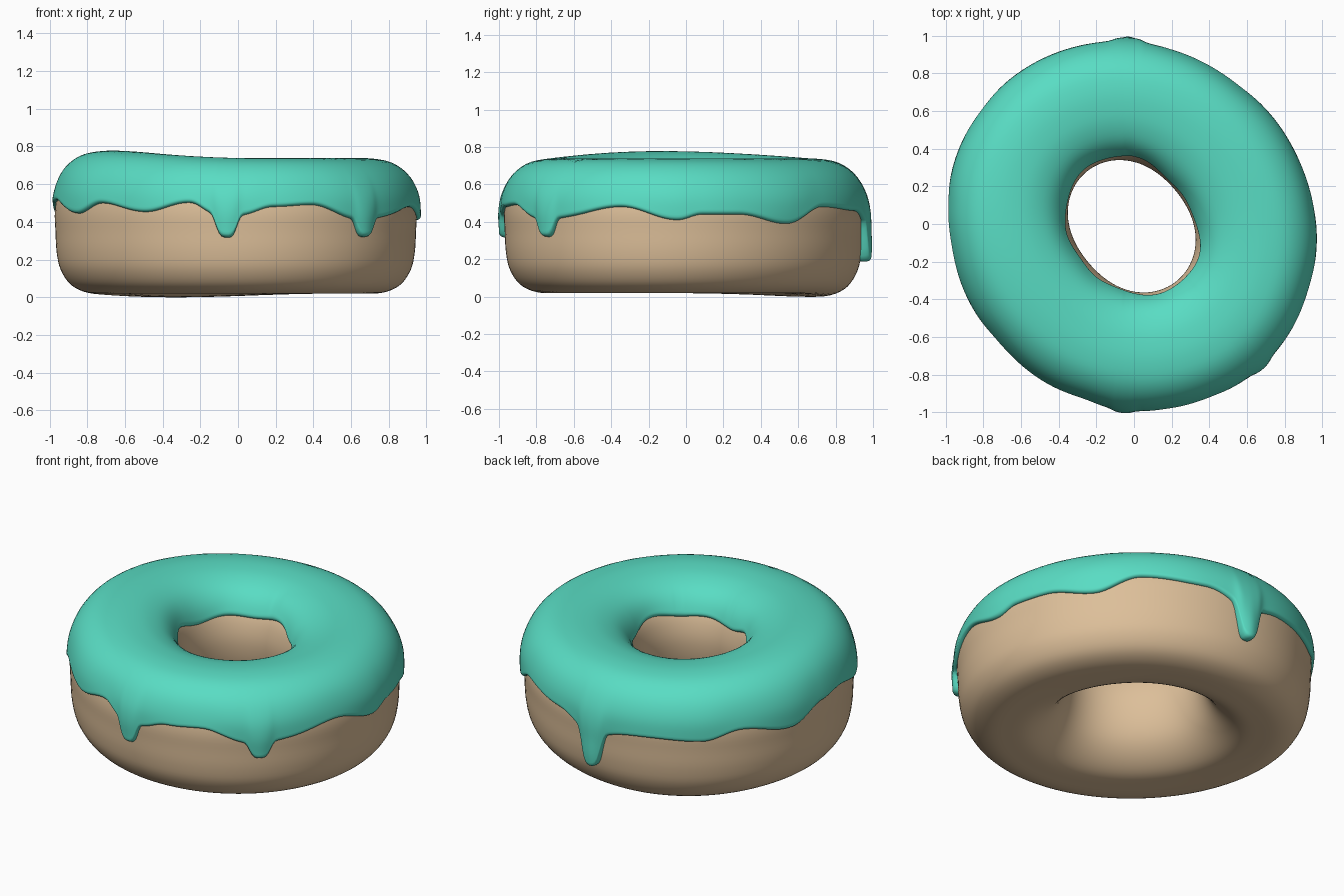
import bpy, bmesh
from math import sin, cos, pi, radians, exp, sqrt, hypot

if "Cube" in bpy.data.objects:
    bpy.data.objects.remove(bpy.data.objects["Cube"])

# dough cross-section: (0 = hole wall .. 1 = outer wall, height)
PROFILE = [(.55, .02), (.72, .025), (.86, .065), (.95, .145), (.985, .24), (.995, .35),
           (1, .45), (.97, .54), (.89, .625), (.77, .68), (.62, .70), (.47, .70),
           (.32, .685), (.18, .645), (.07, .57), (.015, .48), (0, .38), (.03, .26),
           (.10, .16), (.22, .08), (.37, .03)]
NP = len(PROFILE)

# lower icing edge: (angle in degrees, height), and drips (angle, length, half width, bulge)
EDGE = [(-175, .50), (-153, .44), (-140, .49), (-121, .45), (-105, .50), (-97, .46),
        (-87, .45), (-78, .48), (-66, .49), (-52, .43), (-40, .43), (-20, .48), (-2, .41),
        (6, .44), (18, .44), (36, .39), (53, .48), (75, .46), (91, .42), (113, .43),
        (129, .42), (142, .47), (160, .42), (175, .49)]
DRIPS = [(-93, .14, 3.3, .016), (-47, .11, 3.3, .014), (91, .23, 3.8, .036)]


def catmull(a, b, c, d, t):
    return .5 * (2*b + (c - a)*t + (2*a - 5*b + 4*c - d)*t*t + (3*b - a - 3*c + d)*t**3)


def profile(p):
    i = int(p // 1)
    q = [PROFILE[(i + k) % NP] for k in (-1, 0, 1, 2)]
    return tuple(catmull(*[v[k] for v in q], p - i) for k in (0, 1))


def section(p, th):
    """Radius and height of the uneven dough at profile position p, angle th."""
    u, z = profile(p)
    hole = .338 + .038 * cos(2 * (th - radians(130)))
    outer = .958 + .035 * cos(2 * (th - radians(135)))
    up = min(1, max(0, (z - .4) / .3))
    low = min(1, max(0, (.2 - z) / .18))
    z += up * .04 * max(0, cos(th - radians(190))) ** 2
    z -= low * .02 * max(0, cos(th - radians(115))) ** 4
    return hole + (outer - hole) * u, z


def place(r, z, th):
    return (r * cos(th) - .012, r * sin(th) - .012, z)


def edge_height(deg):
    """Icing edge height and drip bulge at an angle."""
    deg = (deg + 175) % 360 - 175
    pts = EDGE + [(185, .50)]
    for (a, za), (b, zb) in zip(pts, pts[1:]):
        if a <= deg <= b:
            t = (deg - a) / (b - a)
            z = za + (zb - za) * (.5 - .5 * cos(pi * t))
            break
    bulge = 0
    for a, length, w, thick in DRIPS:
        d = abs((deg - a + 180) % 360 - 180) / w
        z -= length * (.8 * exp(-d**4 / 1.5) + .2 * exp(-d*d / 4))
        bulge += thick * exp(-d*d)
    return z, bulge


def outer_param(z):
    lo, hi = 2.0, 9.0
    for _ in range(30):
        mid = (lo + hi) / 2
        if profile(mid)[1] < z:
            lo = mid
        else:
            hi = mid
    return lo


def loft(name, rings, colour):
    """Join closed rings around the axis into one smooth mesh."""
    bm = bmesh.new()
    vs = [[bm.verts.new(c) for c in ring] for ring in rings]
    n, m = len(vs), len(vs[0])
    for i in range(n):
        a, b = vs[i], vs[(i + 1) % n]
        for j in range(m):
            k = (j + 1) % m
            bm.faces.new((a[j], b[j], b[k], a[k])).smooth = True
    bmesh.ops.recalc_face_normals(bm, faces=bm.faces)
    me = bpy.data.meshes.new(name)
    bm.to_mesh(me)
    bm.free()
    mat = bpy.data.materials.new(name)
    mat.diffuse_color = colour
    mat.use_nodes = True
    mat.node_tree.nodes["Principled BSDF"].inputs["Base Color"].default_value = mat.diffuse_color
    me.materials.append(mat)
    ob = bpy.data.objects.new(name, me)
    bpy.context.collection.objects.link(ob)


# dough ring
N, M = 128, 84
rings = []
for i in range(N):
    th = 2 * pi * i / N
    rings.append([place(*section(NP * j / M, th), th) for j in range(M)])
loft("dough", rings, (.72, .52, .32, 1))

# icing shell over the dough, with wavy edge and drips
N, K = 480, 44
rings = []
for i in range(N):
    th = 2 * pi * i / N
    z_edge, bulge = edge_height(360 * i / N)
    p_out = outer_param(z_edge)
    p_in = 14.3 + .15 * sin(3 * th) + .1 * sin(7 * th + 1)
    top, under = [], []
    for k in range(K + 1):
        s = .5 - .5 * cos(pi * k / K)
        p = p_out + (p_in - p_out) * s
        r, z = section(p, th)
        r0, z0 = section(p - .02, th)
        r1, z1 = section(p + .02, th)
        h = hypot(r1 - r0, z1 - z0)
        nr, nz = (z1 - z0) / h, -(r1 - r0) / h
        d_out = s * 1.15
        d_in = (1 - s) * 1.15
        t = .036 - .015 * exp(-(d_out / .18)**2) - .014 * exp(-(d_in / .1)**2)
        t += bulge * exp(-(d_out / .2)**2)
        e = min(1, min(d_out, d_in) / .025)
        t *= sqrt(max(0, 1 - (1 - e)**2))
        top.append(place(r + nr * t, z + nz * t, th))
        if 0 < k < K:
            under.append(place(r - nr * .003, z - nz * .003, th))
    rings.append(top + under[::-1])
loft("icing", rings, (.10, .72, .55, 1))
